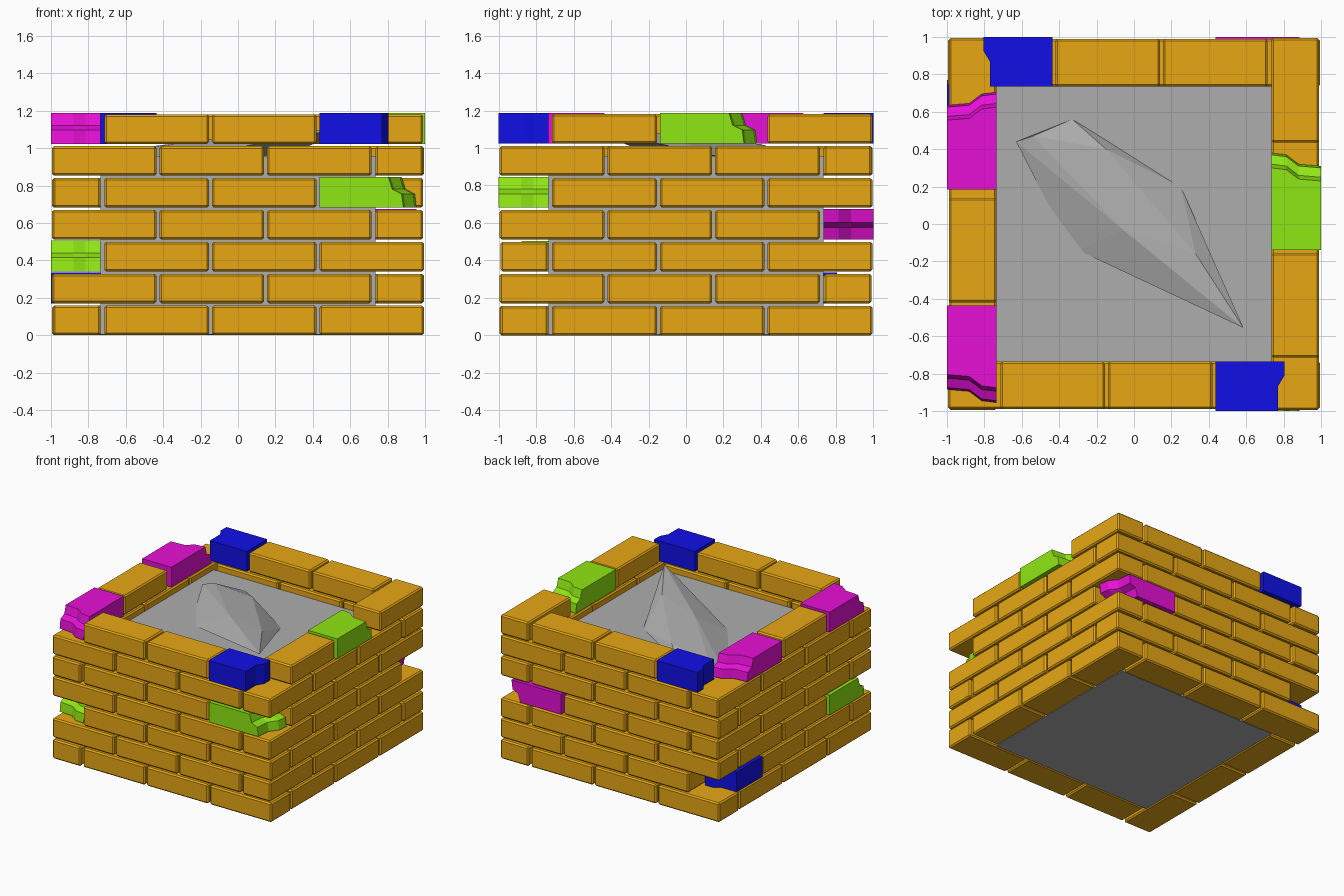
import bpy, bmesh, math
from mathutils import Matrix, Vector

if "Cube" in bpy.data.objects:
    bpy.data.objects.remove(bpy.data.objects["Cube"])


def material(name, r, g, b):
    mat = bpy.data.materials.new(name)
    mat.use_nodes = True
    mat.diffuse_color = (r, g, b, 1)
    mat.node_tree.nodes["Principled BSDF"].inputs["Base Color"].default_value = (r, g, b, 1)
    return mat


OCHRE = material("ochre brick", 0.8, 0.39, 0.007)
BLUE = material("blue", 0.005, 0.005, 0.8)
GREEN = material("lime green", 0.28, 0.8, 0.007)
PINK = material("magenta", 0.8, 0.005, 0.67)
GREY = material("grey stone", 0.42, 0.42, 0.42)

PITCH, HEIGHT = 0.1705, 0.158
INNER, OUTER, LENGTH = 0.735, 0.99, 0.56
STARTS = (-0.715, -0.14, 0.435)


def finish(name, bm, mat, matrix=Matrix()):
    bm.transform(matrix)
    bmesh.ops.recalc_face_normals(bm, faces=bm.faces)
    mesh = bpy.data.meshes.new(name)
    bm.to_mesh(mesh)
    bm.free()
    mesh.materials.append(mat)
    obj = bpy.data.objects.new(name, mesh)
    bpy.context.collection.objects.link(obj)
    return obj


def box(name, lo, hi, mat, bevel=0.0, matrix=Matrix()):
    bm = bmesh.new()
    bmesh.ops.create_cube(bm, size=1)
    lo, hi = Vector(lo), Vector(hi)
    for v in bm.verts:
        v.co = (lo + hi) / 2 + v.co * (hi - lo)
    if bevel:
        bmesh.ops.bevel(bm, geom=bm.edges[:], offset=bevel, segments=1, affect="EDGES")
    finish(name, bm, mat, matrix)


# Broken end: (fraction, extra length) across the width and up the height
LEDGE_ACROSS = ((0, 0), (0.45, 0.01), (0.7, 0.06), (1, 0.07))
LEDGE_UP = ((0, 0.08), (0.45, 0.07), (0.6, 0.02), (1, 0))
CHIP_ACROSS = ((0, 0), (0.5, 0), (0.72, 0.035), (1, 0.035))
CHIP_UP = ((0, 0), (0.3, 0), (0.7, 0), (1, 0))


def broken_brick(name, root, sign, z, mat, ledge, turned, swapped, matrix):
    """Brick with a flat root and a jagged tip, lofted between two grids."""
    across, up = (LEDGE_ACROSS, LEDGE_UP) if ledge else (CHIP_ACROSS, CHIP_UP)
    bm = bmesh.new()
    grids = []
    for tip in (False, True):
        grid = []
        for u, du in across:
            row = []
            for h, dh in up:
                reach = 0.37 + du + dh if ledge else 0.335 + du
                x = root + sign * (reach if tip else 0)
                y = -1 + (1 - u if swapped else u) * (1 - INNER)
                row.append(bm.verts.new((x, y, z + (1 - h if turned else h) * (HEIGHT + 0.006))))
            grid.append(row)
        grids.append(grid)
    for g in grids:
        for i in range(3):
            for j in range(3):
                bm.faces.new((g[i][j], g[i + 1][j], g[i + 1][j + 1], g[i][j + 1]))
    rim = [(0, 0), (1, 0), (2, 0), (3, 0), (3, 1), (3, 2),
           (3, 3), (2, 3), (1, 3), (0, 3), (0, 2), (0, 1)]
    a, b = grids
    for (i, j), (k, l) in zip(rim, rim[1:] + rim[:1]):
        bm.faces.new((a[i][j], a[k][l], b[k][l], b[i][j]))
    finish(name, bm, mat, matrix)


# (course, wall, position): colour, direction of break, ledge, turned over, swapped
SPECIAL = {
    (6, 0, 2): (BLUE, 1, False, False, False),
    (6, 2, 2): (BLUE, 1, False, False, True),
    (6, 1, 1): (GREEN, 1, True, False, False),
    (6, 3, 0): (PINK, -1, True, False, False),
    (6, 3, 2): (PINK, 1, True, False, False),
    (4, 0, 2): (GREEN, 1, True, False, False),
    (3, 2, 0): (PINK, -1, True, True, False),
    (2, 3, 2): (GREEN, 1, True, False, False),
    (1, 3, 0): (BLUE, -1, False, True, False),
}

# Seven courses, each a pinwheel of bricks whose direction alternates
WALLS = ("front", "right", "back", "left")
for course in range(7):
    z = course * PITCH
    for wall, side in enumerate(WALLS):
        turn = Matrix.Rotation(wall * math.pi / 2, 4, "Z")
        for pos in range(3):
            start = STARTS[pos] if course % 2 == 0 else -STARTS[2 - pos] - LENGTH
            label = f"{side}_brick_{course + 1}_{pos + 1}"
            special = SPECIAL.get((course, wall, pos))
            if special:
                mat, sign, ledge, turned, swapped = special
                root = start if sign > 0 else start + LENGTH
                if (course, wall, pos) == (6, 3, 0):
                    root -= 0.03
                broken_brick("broken_" + label, root, sign, z, mat, ledge, turned, swapped, turn)
            else:
                box(label, (start, -OUTER, z), (start + LENGTH, -INNER, z + HEIGHT),
                    OCHRE, 0.011, turn)

# Solid filling inside the walls
box("stone_fill", (-INNER, -INNER, 0.004), (INNER, INNER, 0.957), GREY)

# Faceted rock lying on the filling
rock = bmesh.new()
for p in ((-0.63, 0.44, 0.98), (-0.54, 0.47, 1.0), (-0.33, 0.56, 0.96), (-0.15, 0.40, 1.02),
          (0.25, 0.20, 0.95), (0.33, -0.16, 1.08), (0.585, -0.555, 1.11),
          (-0.06, -0.03, 1.06), (-0.30, -0.14, 0.95), (-0.41, 0.01, 0.95)):
    rock.verts.new(p)
bmesh.ops.convex_hull(rock, input=rock.verts[:])
bmesh.ops.delete(rock, geom=[v for v in rock.verts if not v.link_faces], context="VERTS")
finish("rock", rock, GREY)
